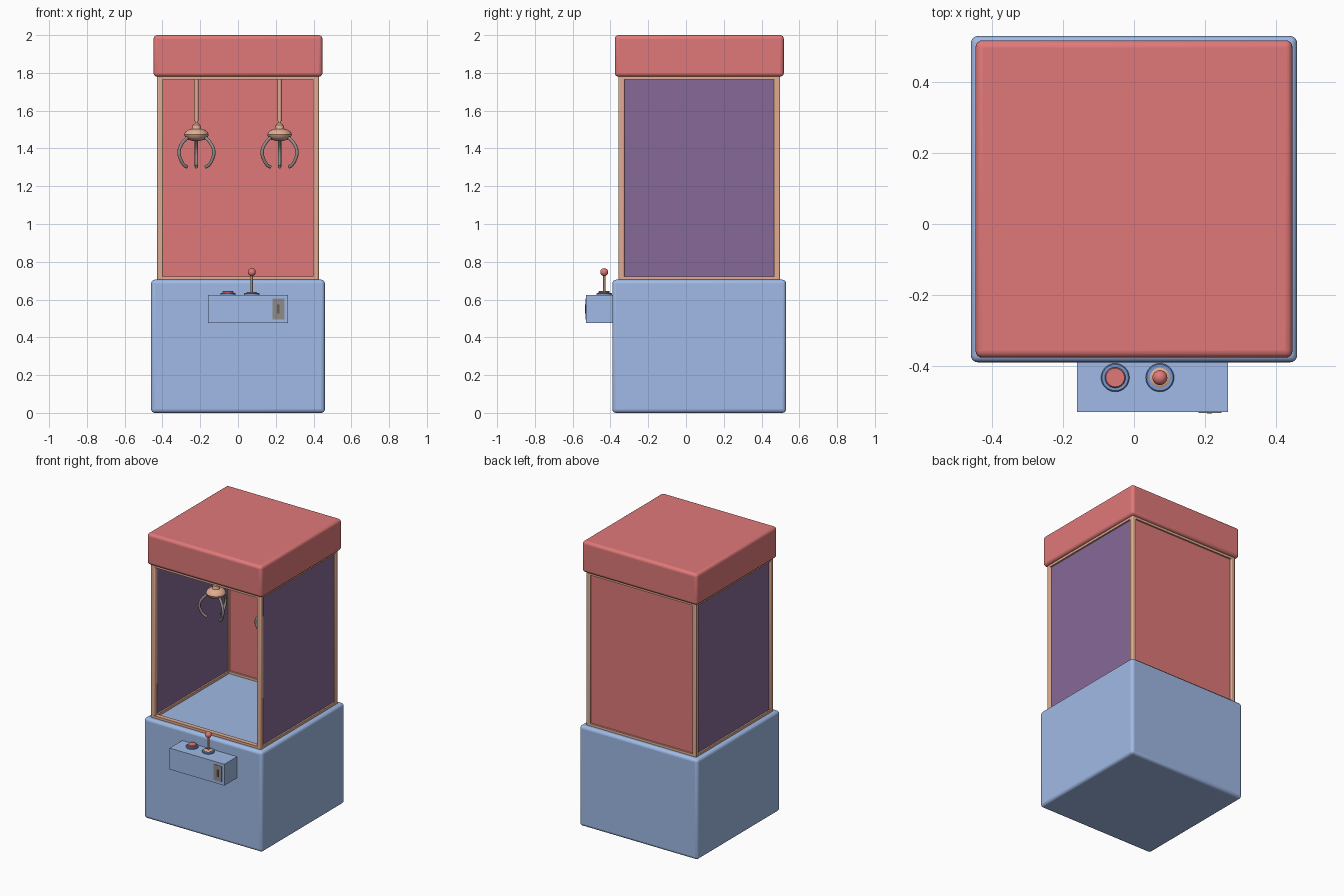
import bpy
from math import cos, sin, pi, radians

if "Cube" in bpy.data.objects:
    bpy.data.objects.remove(bpy.data.objects["Cube"])


def mat(name, rgb):
    m = bpy.data.materials.new(name)
    m.diffuse_color = (*rgb, 1)
    m.use_nodes = True
    m.node_tree.nodes["Principled BSDF"].inputs["Base Color"].default_value = m.diffuse_color
    return m


RED = mat("red", (0.75, 0.19, 0.19))
BLUE = mat("blue", (0.35, 0.49, 0.79))
DARK_BLUE = mat("dark_blue", (0.18, 0.32, 0.65))
TAN = mat("tan", (0.75, 0.41, 0.28))
PURPLE = mat("purple", (0.24, 0.14, 0.31))
GREY = mat("grey", (0.28, 0.26, 0.25))


def finish(ob, name, m, smooth=True):
    ob.name = name
    ob.data.materials.append(m)
    if smooth:
        bpy.ops.object.shade_smooth_by_angle(angle=radians(35))
    return ob


def box(name, m, x, y, z, bevel=0, segments=3):
    lo, hi = zip(x, y, z)
    bpy.ops.mesh.primitive_cube_add(size=1, location=[(a + b) / 2 for a, b in zip(lo, hi)])
    ob = bpy.context.object
    ob.scale = [b - a for a, b in zip(lo, hi)]
    bpy.ops.object.transform_apply(location=False, rotation=False, scale=True)
    if bevel:
        b = ob.modifiers.new("bevel", 'BEVEL')
        b.width, b.segments = bevel, segments
        return finish(ob, name, m)
    return finish(ob, name, m, False)


def lathe(name, m, x, y, profile, n=32):
    # Revolve (radius, z) points around a vertical axis
    verts = [(r * cos(2 * pi * i / n), r * sin(2 * pi * i / n), z)
             for r, z in profile for i in range(n)]
    faces = [(k * n + i, k * n + (i + 1) % n, (k + 1) * n + (i + 1) % n, (k + 1) * n + i)
             for k in range(len(profile) - 1) for i in range(n)]
    top = (len(profile) - 1) * n
    faces += [tuple(reversed(range(n))), tuple(range(top, top + n))]
    me = bpy.data.meshes.new(name)
    me.from_pydata(verts, [], faces)
    ob = bpy.data.objects.new(name, me)
    bpy.context.collection.objects.link(ob)
    bpy.ops.object.select_all(action='DESELECT')
    ob.select_set(True)
    bpy.context.view_layer.objects.active = ob
    ob.location = (x, y, 0)
    return finish(ob, name, m)


# Cabinet base and roof
box("base", BLUE, (-0.46, 0.46), (-0.39, 0.53), (0, 0.705), 0.02, 4)
box("roof", RED, (-0.447, 0.447), (-0.377, 0.518), (1.78, 2.0), 0.02, 4)

# Frame posts and rails
YF, YB, YC = -0.342, 0.482, 0.07
T = 0.016
for sx, side in ((-1, "left"), (1, "right")):
    x = sx * 0.412
    for y, end in ((YF, "front"), (YB, "back")):
        box(f"{end}_{side}_post", TAN, (x - T, x + T), (y - T, y + T), (0.695, 1.79), 0.006, 2)
    for z, level in ((0.706, "lower"), (1.78, "upper")):
        box(f"{level}_{side}_rail", TAN, (x - T, x + T), (YF, YB), (z - T, z + T))
    box(f"{side}_panel", PURPLE, (x - 0.005, x + 0.005), (YF, YB), (0.70, 1.785))
for y, end in ((YF, "front"), (YB, "back")):
    for z, level in ((0.706, "lower"), (1.78, "upper")):
        box(f"{level}_{end}_rail", TAN, (-0.412, 0.412), (y - T, y + T), (z - T, z + T))
box("back_panel", RED, (-0.412, 0.412), (YB - 0.005, YB + 0.005), (0.70, 1.785))

# Hanging claws, three prongs each
PRONG = [(0.05, 1.462), (0.085, 1.43), (0.106, 1.385), (0.093, 1.335), (0.07, 1.308), (0.056, 1.302)]
for cx, side in ((-0.22, "left"), (0.22, "right")):
    lathe(f"{side}_claw_rod", TAN, cx, YC, [(0.012, 1.545), (0.012, 1.79)], 16)
    lathe(f"{side}_claw_hub", TAN, cx, YC,
          [(0.02, 1.44), (0.045, 1.447), (0.06, 1.46), (0.065, 1.473), (0.06, 1.486),
           (0.045, 1.498), (0.025, 1.504), (0.02, 1.525), (0.008, 1.535), (0.008, 1.55)])
    cu = bpy.data.curves.new(f"{side}_claw_prongs", 'CURVE')
    cu.dimensions = '3D'
    cu.bevel_depth, cu.bevel_resolution, cu.use_fill_caps = 0.009, 2, True
    cu.resolution_u = 6
    for a in (radians(90), radians(210), radians(330)):
        sp = cu.splines.new('BEZIER')
        sp.bezier_points.add(len(PRONG) - 1)
        for p, (r, z) in zip(sp.bezier_points, PRONG):
            p.co = (cx + r * cos(a), YC + r * sin(a), z)
            p.handle_left_type = p.handle_right_type = 'AUTO'
    cu.materials.append(GREY)
    bpy.context.collection.objects.link(bpy.data.objects.new(f"{side}_claw_prongs", cu))

# Control box with coin slot
box("control_box", BLUE, (-0.16, 0.265), (-0.53, -0.38), (0.475, 0.625))
box("coin_plate", GREY, (0.182, 0.246), (-0.533, -0.52), (0.495, 0.605))
box("coin_slot", mat("slot", (0.12, 0.11, 0.11)), (0.206, 0.22), (-0.5345, -0.52), (0.525, 0.575))

# Push button
BY = -0.433
lathe("button_ring", DARK_BLUE, -0.053, BY, [(0.04, 0.62), (0.04, 0.632), (0.037, 0.635)])
lathe("button", RED, -0.053, BY, [(0.029, 0.63), (0.029, 0.642), (0.026, 0.646)])

# Joystick
lathe("joystick_base", DARK_BLUE, 0.073, BY, [(0.04, 0.62), (0.04, 0.632), (0.037, 0.635)])
lathe("joystick_collar", TAN, 0.073, BY, [(0.028, 0.63), (0.028, 0.637), (0.02, 0.641)])
lathe("joystick_stick", TAN, 0.073, BY, [(0.006, 0.63), (0.006, 0.74)], 16)
bpy.ops.mesh.primitive_uv_sphere_add(segments=24, ring_count=12, radius=0.021, location=(0.073, BY, 0.745))
finish(bpy.context.object, "joystick_ball", RED)
